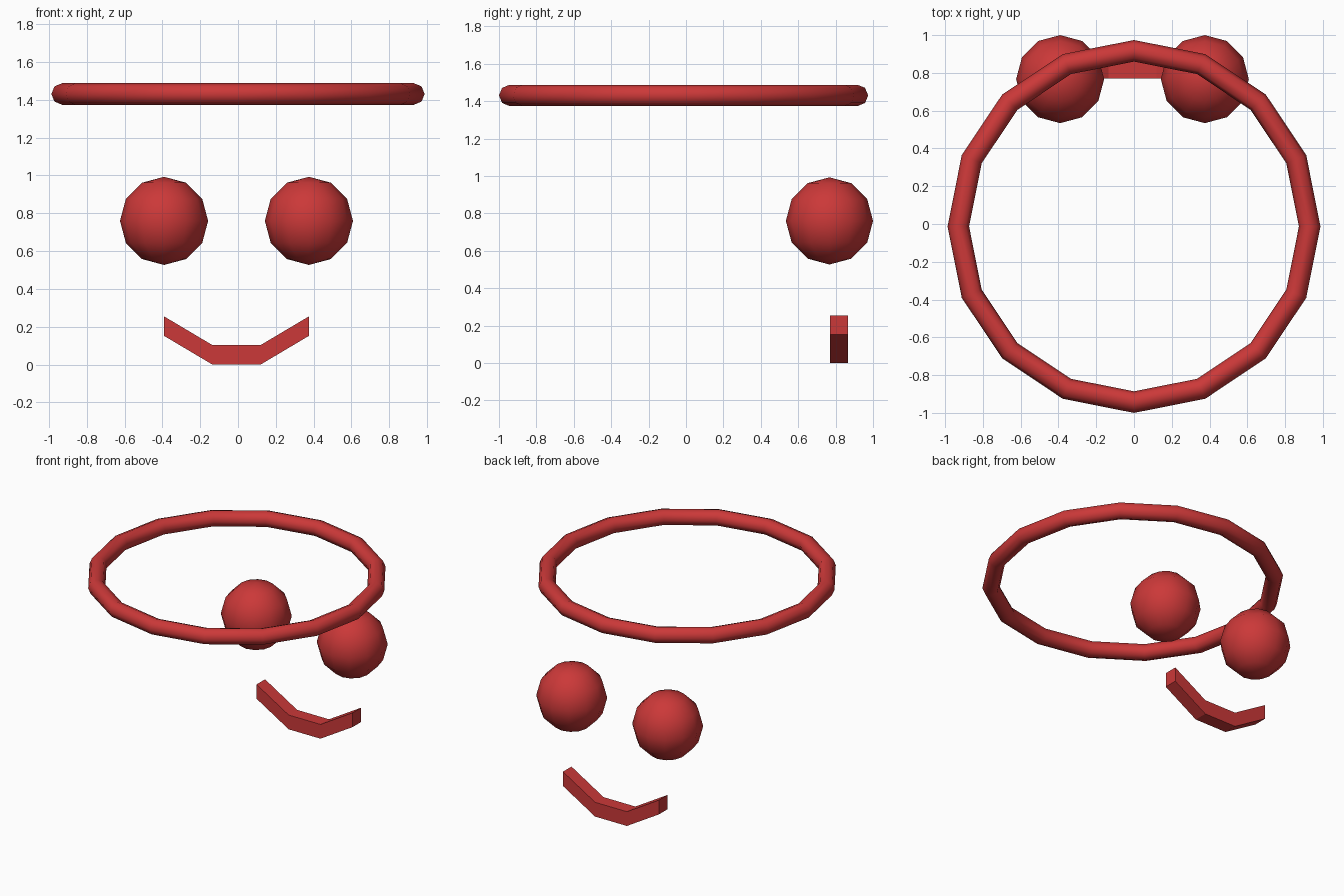
import bpy, bmesh, math

if "Cube" in bpy.data.objects:
    bpy.data.objects.remove(bpy.data.objects["Cube"])

red = bpy.data.materials.new("red")
red.diffuse_color = (0.6, 0.04, 0.04, 1)
red.use_nodes = True
red.node_tree.nodes["Principled BSDF"].inputs["Base Color"].default_value = red.diffuse_color

CX = -0.008  # centre line of the face


def finish(name, bm, smooth):
    bmesh.ops.recalc_face_normals(bm, faces=bm.faces)
    for f in bm.faces:
        f.smooth = smooth
    me = bpy.data.meshes.new(name)
    bm.to_mesh(me)
    bm.free()
    me.materials.append(red)
    ob = bpy.data.objects.new(name, me)
    bpy.context.collection.objects.link(ob)
    return ob


# Halo: 16-sided ring with an 8-sided tube
def ring(name, major, minor, n, m):
    bm = bmesh.new()
    rows = []
    for i in range(n):
        a = 2 * math.pi * i / n
        row = []
        for j in range(m):
            b = 2 * math.pi * j / m
            r = major + minor * math.cos(b)
            row.append(bm.verts.new((r * math.cos(a), r * math.sin(a), minor * math.sin(b))))
        rows.append(row)
    for i in range(n):
        p, q = rows[i], rows[(i + 1) % n]
        for j in range(m):
            k = (j + 1) % m
            bm.faces.new((p[j], q[j], q[k], p[k]))
    return finish(name, bm, True)


halo = ring("halo_ring", 0.93, 0.057, 16, 8)
halo.location = (0, -0.013, 1.431)

# Eyes: low-poly balls
for side, name in ((-1, "left_eye"), (1, "right_eye")):
    bm = bmesh.new()
    bmesh.ops.create_uvsphere(bm, u_segments=12, v_segments=6, radius=0.233)
    eye = finish(name, bm, True)
    eye.location = (CX + side * 0.383, 0.767, 0.76)

# Mouth: bent bar extruded in depth
path = [(-0.383, 0.152), (-0.127, 0), (0.127, 0), (0.383, 0.152)]
bm = bmesh.new()
rows = [[bm.verts.new((CX + x, y, z + dz)) for y, dz in
         ((0.77, 0), (0.867, 0), (0.867, 0.103), (0.77, 0.103))] for x, z in path]
for p, q in zip(rows, rows[1:]):
    for j in range(4):
        k = (j + 1) % 4
        bm.faces.new((p[j], q[j], q[k], p[k]))
bm.faces.new(rows[0])
bm.faces.new(rows[-1])
finish("mouth", bm, False)
